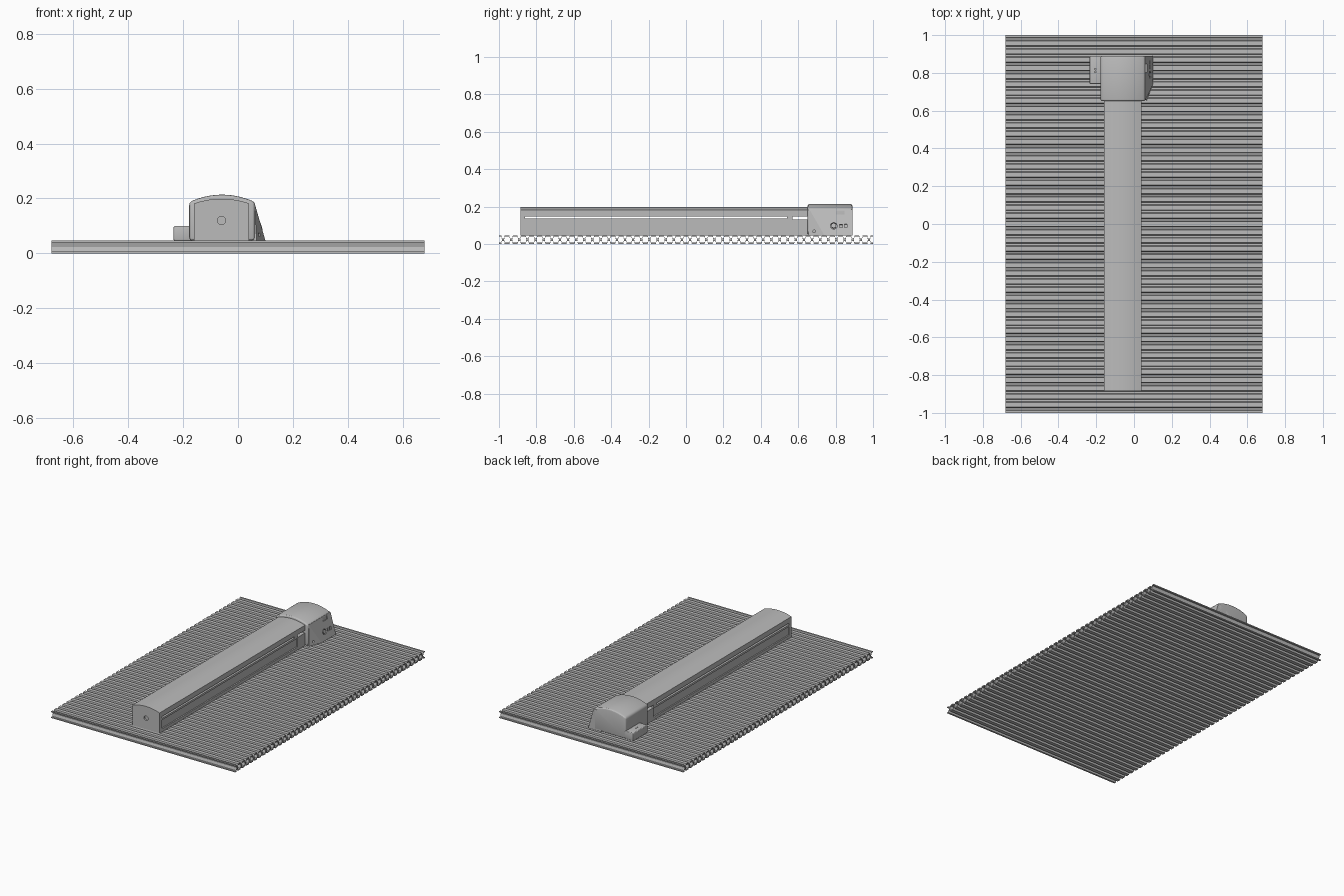
import bpy, bmesh, math
from mathutils import Vector

cube = bpy.data.objects.get("Cube")
if cube:
    bpy.data.objects.remove(cube, do_unlink=True)

grey = bpy.data.materials.new("plain grey")
grey.use_nodes = True
GREY = (0.5, 0.5, 0.5, 1)
grey.diffuse_color = GREY
grey.node_tree.nodes["Principled BSDF"].inputs["Base Color"].default_value = GREY


def finish(name, bm, smooth=False):
    bmesh.ops.recalc_face_normals(bm, faces=bm.faces)
    mesh = bpy.data.meshes.new(name)
    bm.to_mesh(mesh)
    bm.free()
    mesh.materials.append(grey)
    ob = bpy.data.objects.new(name, mesh)
    bpy.context.collection.objects.link(ob)
    if smooth:
        select(ob)
        bpy.ops.object.shade_smooth_by_angle(angle=math.radians(25))
    return ob


def select(ob):
    bpy.ops.object.select_all(action='DESELECT')
    ob.select_set(True)
    bpy.context.view_layer.objects.active = ob


def prism(name, profile, y0, y1, smooth=False):
    """Extrude an (x, z) outline along y."""
    bm = bmesh.new()
    face = bm.faces.new([bm.verts.new((x, y0, z)) for x, z in profile])
    ext = bmesh.ops.extrude_face_region(bm, geom=[face])
    verts = [g for g in ext["geom"] if isinstance(g, bmesh.types.BMVert)]
    bmesh.ops.translate(bm, verts=verts, vec=(0, y1 - y0, 0))
    return finish(name, bm, smooth)


def box(name, x0, x1, y0, y1, z0, z1):
    return prism(name, [(x0, z0), (x1, z0), (x1, z1), (x0, z1)], y0, y1)


def bevel(ob, width):
    mod = ob.modifiers.new("Bevel", 'BEVEL')
    mod.width, mod.segments, mod.limit_method = width, 3, 'ANGLE'
    mod.angle_limit = math.radians(40)
    select(ob)
    bpy.ops.object.modifier_apply(modifier="Bevel")
    bpy.ops.object.shade_smooth_by_angle(angle=math.radians(25))


def cut(ob, cutter):
    mod = ob.modifiers.new("Cut", 'BOOLEAN')
    mod.operation, mod.object, mod.solver = 'DIFFERENCE', cutter, 'EXACT'
    select(ob)
    bpy.ops.object.modifier_apply(modifier="Cut")
    bpy.data.objects.remove(cutter, do_unlink=True)


def drill(ob, centre, radius, depth, rotation):
    bpy.ops.mesh.primitive_cylinder_add(vertices=24, radius=radius, depth=depth,
                                        location=centre, rotation=rotation)
    cut(ob, bpy.context.object)


def slot(ob, centre, size, rotation):
    bpy.ops.mesh.primitive_cube_add(size=1, location=centre, rotation=rotation)
    bpy.context.object.scale = size
    cut(ob, bpy.context.object)


# Corrugated double panel: two mirrored ribbed sheets with hollow cells between
WAVES, HALF, MID, DEPTH, WALL = 46, 0.68, 0.023, 0.016, 0.007
pitch = 2 / WAVES
wave = [(0.0, 1), (0.28, 1), (0.38, 0), (0.62, 0), (0.72, 1)]
ridge = [(-1 + (i + t) * pitch, h) for i in range(WAVES) for t, h in wave] + [(1, 1)]


def ribbed_sheet(name, side):
    bm = bmesh.new()
    loops = []
    for y, h in ridge:
        inner, outer = h * DEPTH, h * DEPTH + WALL
        loops.append([bm.verts.new((x, y, MID + side * z)) for x, z in
                      ((-HALF, inner), (HALF, inner), (HALF, outer), (-HALF, outer))])
    for a, b in zip(loops, loops[1:]):
        for k in range(4):
            n = (k + 1) % 4
            bm.faces.new((a[k], a[n], b[n], b[k]))
    bm.faces.new(loops[0])
    bm.faces.new(loops[-1])
    return finish(name, bm)


ribbed_sheet("upper_ribbed_sheet", 1)
ribbed_sheet("lower_ribbed_sheet", -1)
DECK = MID + DEPTH + WALL

# Long rail: grooved base, arched cover and the open gap between them
LEFT, RIGHT, CX = -0.16, 0.04, -0.06
FRONT, BACK, JOIN = -0.885, 0.89, 0.65
half = [(0.1, DECK), (0.1, 0.066), (0.094, 0.068), (0.094, 0.122), (0.1, 0.124), (0.1, 0.137)]
base = [(CX + x, z) for x, z in half] + [(CX - x, z) for x, z in reversed(half)]
prism("rail_base", base, -0.86, 0.57)
box("rail_base_step", LEFT, RIGHT, 0.57, JOIN, DECK, 0.13)
box("rail_stop", LEFT, RIGHT, 0.54, 0.57, 0.137, 0.148)


def arch(x0, x1, edge, crown, count=14):
    pts = []
    for i in range(count + 1):
        t = 2 * i / count - 1
        pts.append((x0 + (x1 - x0) * i / count, crown - (crown - edge) * t * t))
    return pts


arc = arch(LEFT, RIGHT, 0.182, 0.199)
prism("rail_cover", [(RIGHT, 0.148), (LEFT, 0.148)] + arc, -0.86, JOIN, True)
end = prism("rail_end_plate", [(RIGHT, DECK), (LEFT, DECK)] + arc, FRONT, -0.86, True)
drill(end, (CX, FRONT, 0.12), 0.015, 0.02, (math.pi / 2, 0, 0))

# Drive housing with a domed top and softened edges
dome = arch(-0.178, 0.062, 0.187, 0.214)
housing = prism("drive_housing", [(0.062, DECK), (-0.178, DECK)] + dome, JOIN, BACK)
bevel(housing, 0.012)

# Sloping control panel on the housing side
bm = bmesh.new()
for p in ((0, JOIN + 0.01, DECK), (0, BACK, DECK), (0, JOIN + 0.01, 0.185), (0, BACK, 0.185),
          (0.06, JOIN + 0.01, 0.185), (0.06, BACK, 0.185),
          (0.068, JOIN + 0.005, DECK), (0.1, 0.74, DECK), (0.1, BACK, DECK)):
    bm.verts.new(p)
bmesh.ops.convex_hull(bm, input=bm.verts)
panel = finish("control_panel", bm)
slope = math.atan2(0.04, 0.185 - DECK)


def face_x(z):
    return 0.1 - (z - DECK) * math.tan(slope)


# Recessed ports, dial and screw hole on the sloping panel
for y, z, w, h in ((0.825, 0.168, 0.045, 0.024), (0.83, 0.097, 0.016, 0.018),
                   (0.855, 0.097, 0.014, 0.02)):
    slot(panel, (face_x(z), y, z), (0.02, w, h), (0, -slope, 0))
drill(panel, (face_x(0.097), 0.79, 0.097), 0.018, 0.02, (0, math.pi / 2 - slope, 0))
drill(panel, (0.08, 0.685, 0.068), 0.007, 0.03, (0, math.pi / 2, 0))
bpy.ops.mesh.primitive_cylinder_add(vertices=24, radius=0.013, depth=0.014,
                                    location=(face_x(0.097) - 0.006, 0.79, 0.097),
                                    rotation=(0, math.pi / 2 - slope, 0))
dial = bpy.context.object
dial.name = "dial"
dial.data.materials.append(grey)
box("port_tongue", face_x(0.168) - 0.012, face_x(0.168) - 0.003, 0.81, 0.84, 0.165, 0.171)

# Side terminal block with two screw holes
block = box("terminal_block", -0.235, -0.17, 0.74, BACK, DECK, 0.1)
bevel(block, 0.006)
for y in (0.805, 0.82):
    drill(block, (-0.205, y, 0.1), 0.004, 0.02, (0, 0, 0))
